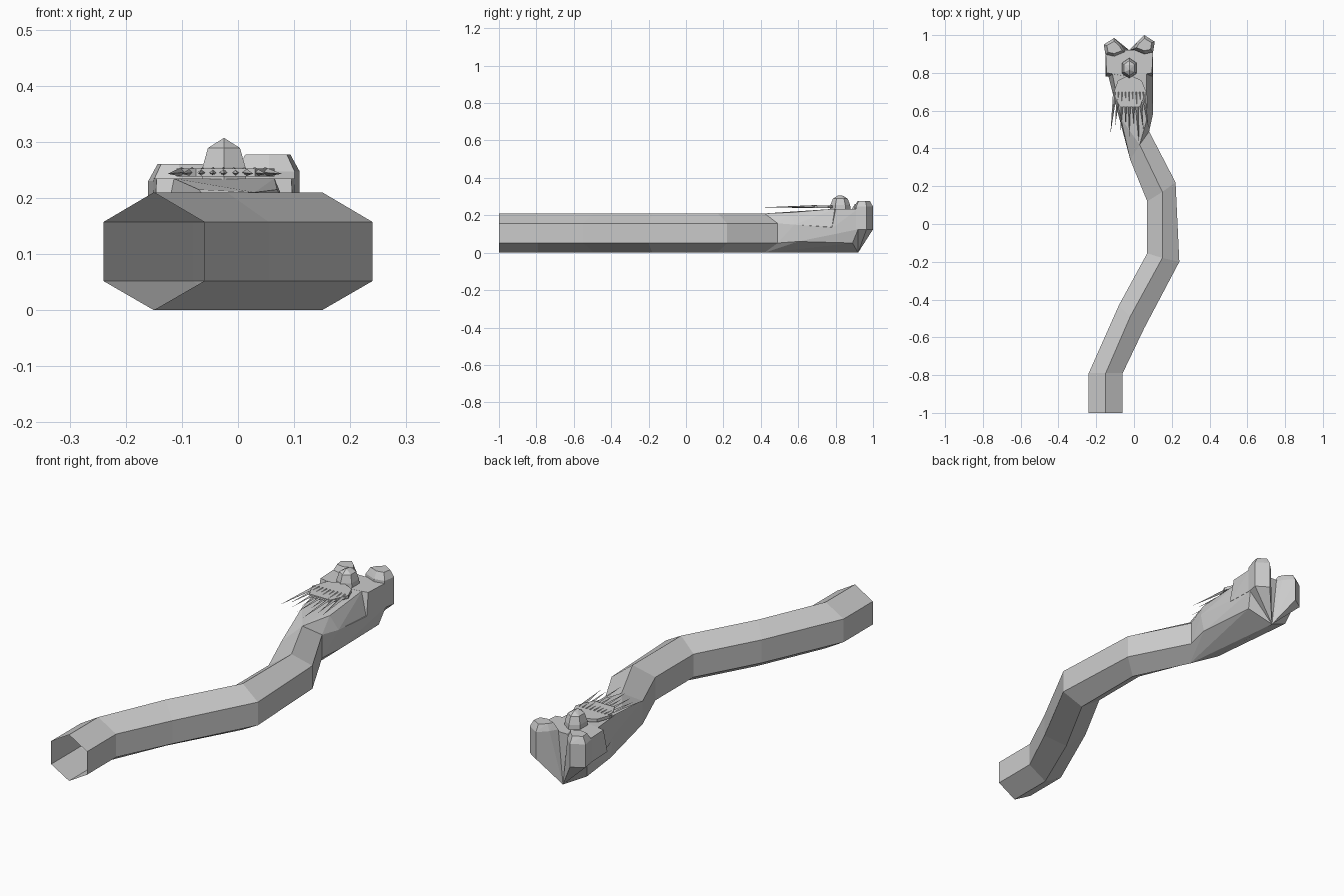
import bpy
import bmesh
import math


def finish(name, bm):
    bmesh.ops.recalc_face_normals(bm, faces=bm.faces)
    me = bpy.data.meshes.new(name)
    bm.to_mesh(me)
    bm.free()
    ob = bpy.data.objects.new(name, me)
    bpy.context.collection.objects.link(ob)
    return ob


def hull(name, points):
    """Faceted convex solid around a few points."""
    bm = bmesh.new()
    for p in points:
        bm.verts.new(p)
    res = bmesh.ops.convex_hull(bm, input=bm.verts)
    loose = [v for v in bm.verts if not v.link_faces]
    bmesh.ops.delete(bm, geom=loose, context='VERTS')
    bmesh.ops.dissolve_limit(bm, angle_limit=0.02, verts=bm.verts, edges=bm.edges)
    return finish(name, bm)


def hex_ring(l, c, r):
    """Six-sided body section from its left, ridge and right plan points."""
    return [(*c, 0.21), (*r, 0.157), (*r, 0.052), (*c, 0), (*l, 0.052), (*l, 0.157)]


# Winding hexagonal body, open at the front end
plan = [
    ((-0.24, -1), (-0.15, -1), (-0.06, -1)),
    ((-0.24, -0.79), (-0.15, -0.79), (-0.06, -0.79)),
    ((-0.08, -0.43), (-0.02, -0.49), (0.055, -0.55)),
    ((0.07, -0.155), (0.15, -0.18), (0.24, -0.2)),
    ((0.07, 0.12), (0.15, 0.17), (0.22, 0.22)),
    ((-0.02, 0.34), (0.03, 0.42), (0.08, 0.49)),
]
bm = bmesh.new()
rings = [[bm.verts.new(p) for p in hex_ring(*s)] for s in plan]
for a, b in zip(rings, rings[1:]):
    for i in range(6):
        j = (i + 1) % 6
        bm.faces.new((a[i], a[j], b[j], b[i]))
finish("body", bm)

# Lower head, carrying the body section on to the rear point
CX = -0.025
neck = hex_ring(*plan[-1])
hull("lower_head", neck + [
    (0.1, 0.58, 0.15), (0.1, 0.60, 0.06), (0.1, 0.92, 0.125), (0.085, 0.89, 0.052),
    (-0.11, 0.68, 0.15), (-0.11, 0.70, 0.06), (-0.145, 0.92, 0.125),
    (-0.125, 0.89, 0.052), (CX, 0.92, 0), (CX, 0.55, 0), (CX, 0.92, 0.14)])

# Sloping muzzle between neck and brow
hull("muzzle", [neck[0], neck[1], neck[5],
     (0.1, 0.58, 0.15), (-0.11, 0.68, 0.15), (0.07, 0.56, 0.215), (-0.07, 0.56, 0.215),
     (0.1, 0.82, 0.125), (-0.145, 0.82, 0.125),
     (0.065, 0.8, 0.235), (-0.115, 0.8, 0.235)])

# Wide brow block
hull("brow", [(CX + s * x, y, z) for s in (-1, 1) for x, y, z in (
    (0.126, 0.78, 0.13), (0.12, 0.80, 0.235), (0.126, 0.92, 0.125),
    (0.126, 0.92, 0.235), (0, 0.92, 0.125), (0, 0.89, 0.235), (0, 0.78, 0.235))])

# Two rear lobes that taper to a shared low point
for side, name, dy, top in ((-1, "left_lobe", -0.015, 0.26), (1, "right_lobe", 0, 0.277)):
    outline = [(0.02, 0.925), (0.04, 0.96), (0.08, 1.0), (0.135, 0.965), (0.126, 0.91), (0.08, 0.9)]
    mx, my = 0.08, 0.95
    pts = [(CX, 0.92, 0)]
    for x, y in outline:
        pts.append((CX + side * x, y + dy, 0.125 if x > 0.05 else 0.14))
        pts.append((CX + side * x, y + dy, top - 0.03))
        pts.append((CX + side * (mx + (x - mx) * 0.7), my + (y - my) * 0.65 + dy, top))
    hull(name, pts)

# Faceted crown knob
pts = [(CX, 0.815, 0.307), (CX, 0.84, 0.304)]
for k in range(6):
    a = math.radians(30 + 60 * k)
    for r, z in ((0.046, 0.225), (0.044, 0.255), (0.033, 0.289)):
        pts.append((CX + r * math.cos(a), 0.825 + 1.2 * r * math.sin(a), z))
hull("crown_knob", pts)

# Mane: fan plate with thin spikes running forward
hull("mane_plate", [(x, y, z) for z in (0.238, 0.252) for x, y in (
    (-0.11, 0.69), (-0.085, 0.76), (CX, 0.79), (0.04, 0.76), (0.065, 0.70), (0.03, 0.62), (-0.075, 0.62))])
tips = [(-0.125, 0.475), (-0.1, 0.52), (-0.07, 0.49), (-0.045, 0.52), (CX, 0.46),
        (0.0, 0.52), (0.027, 0.42), (0.05, 0.5), (0.078, 0.5)]
for i, (x, y) in enumerate(tips):
    bx = -0.1 + 0.0185 * i
    hull("mane_spike_%d" % (i + 1), [
        (x, y, 0.243), (bx - 0.011, 0.70, 0.246), (bx + 0.011, 0.70, 0.246),
        (bx, 0.70, 0.255), (bx, 0.70, 0.238)])
